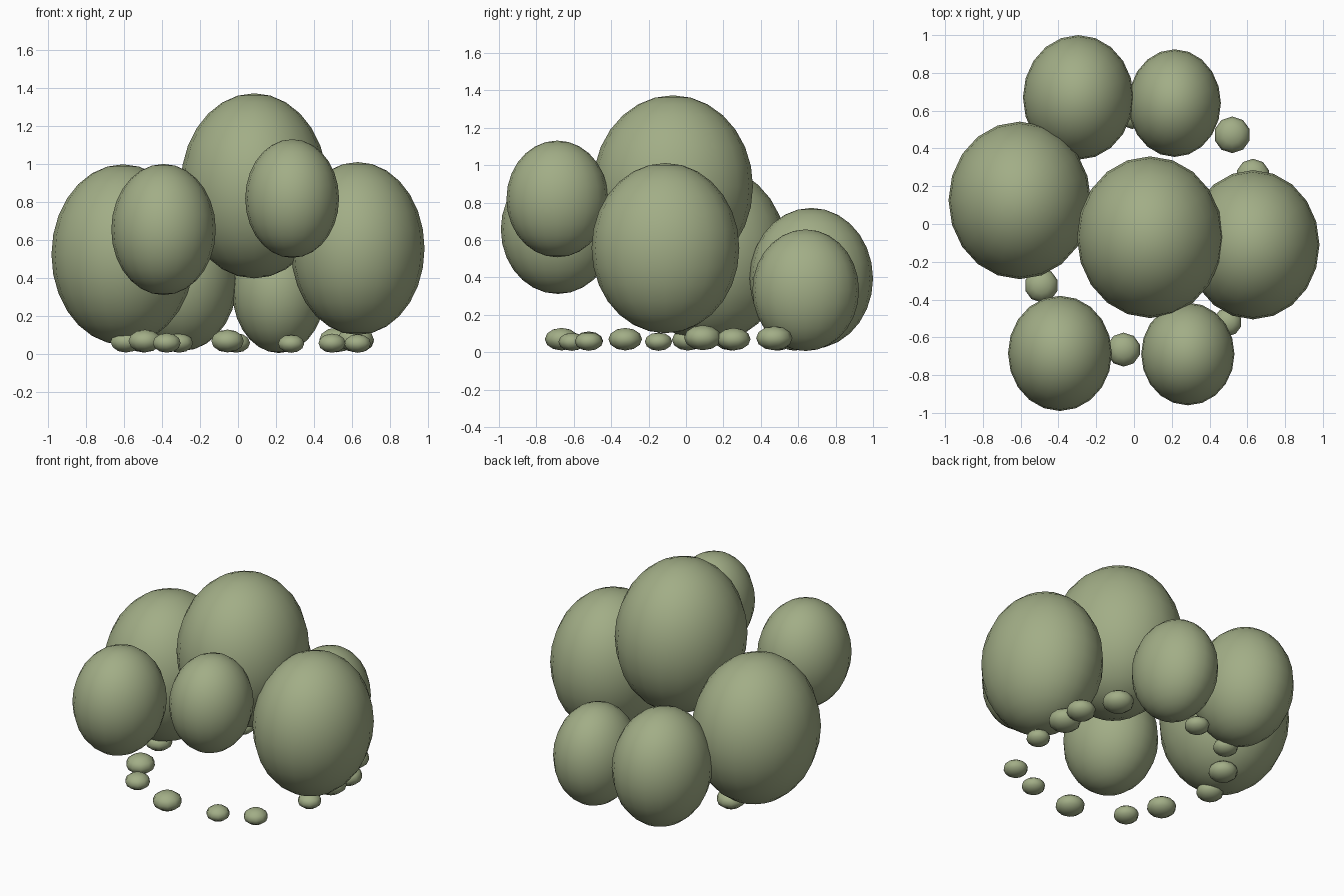
import bpy
from mathutils import Matrix, Vector
import bmesh

mat = bpy.data.materials.new("sage_green")
mat.diffuse_color = (0.36, 0.42, 0.24, 1)


def ellipsoid(name, center, radii, segments, rings):
    bm = bmesh.new()
    m = Matrix.LocRotScale(Vector(center), None, Vector(radii))
    bmesh.ops.create_uvsphere(bm, u_segments=segments, v_segments=rings, radius=1, matrix=m)
    for f in bm.faces:
        f.smooth = True
    mesh = bpy.data.meshes.new(name)
    bm.to_mesh(mesh)
    bm.free()
    mesh.materials.append(mat)
    bpy.context.collection.objects.link(bpy.data.objects.new(name, mesh))


# Large egg-shaped foliage clumps
clumps = [
    ((-0.605, 0.125, 0.525), (0.377, 0.417, 0.475)),
    ((0.085, -0.07, 0.887), (0.387, 0.428, 0.487)),
    ((0.63, -0.11, 0.557), (0.352, 0.395, 0.455)),
    ((-0.392, -0.685, 0.657), (0.275, 0.305, 0.345)),
    ((0.285, -0.688, 0.82), (0.247, 0.272, 0.312)),
    ((-0.295, 0.67, 0.395), (0.293, 0.33, 0.377)),
    ((0.215, 0.64, 0.332), (0.245, 0.285, 0.325)),
]
for i, (c, r) in enumerate(clumps):
    ellipsoid(f"clump_{i + 1}", c, r, 20, 14)

# Ring of small flattened pebbles on the ground: x, y, radius
pebbles = [
    (0.52, 0.472, 0.097), (0.63, 0.255, 0.09), (0.62, 0.09, 0.10), (0.63, -0.147, 0.073),
    (0.495, -0.52, 0.075), (0.28, -0.61, 0.072), (-0.055, -0.665, 0.09), (-0.375, -0.52, 0.077),
    (-0.49, -0.325, 0.09), (-0.59, 0.01, 0.085), (-0.50, 0.24, 0.09), (-0.31, 0.49, 0.077),
    (-0.01, 0.58, 0.077), (0.22, 0.62, 0.075),
]
for i, (x, y, r) in enumerate(pebbles):
    ellipsoid(f"pebble_{i + 1}", (x, y, 0.78 * r), (r, r, 0.67 * r), 10, 6)
